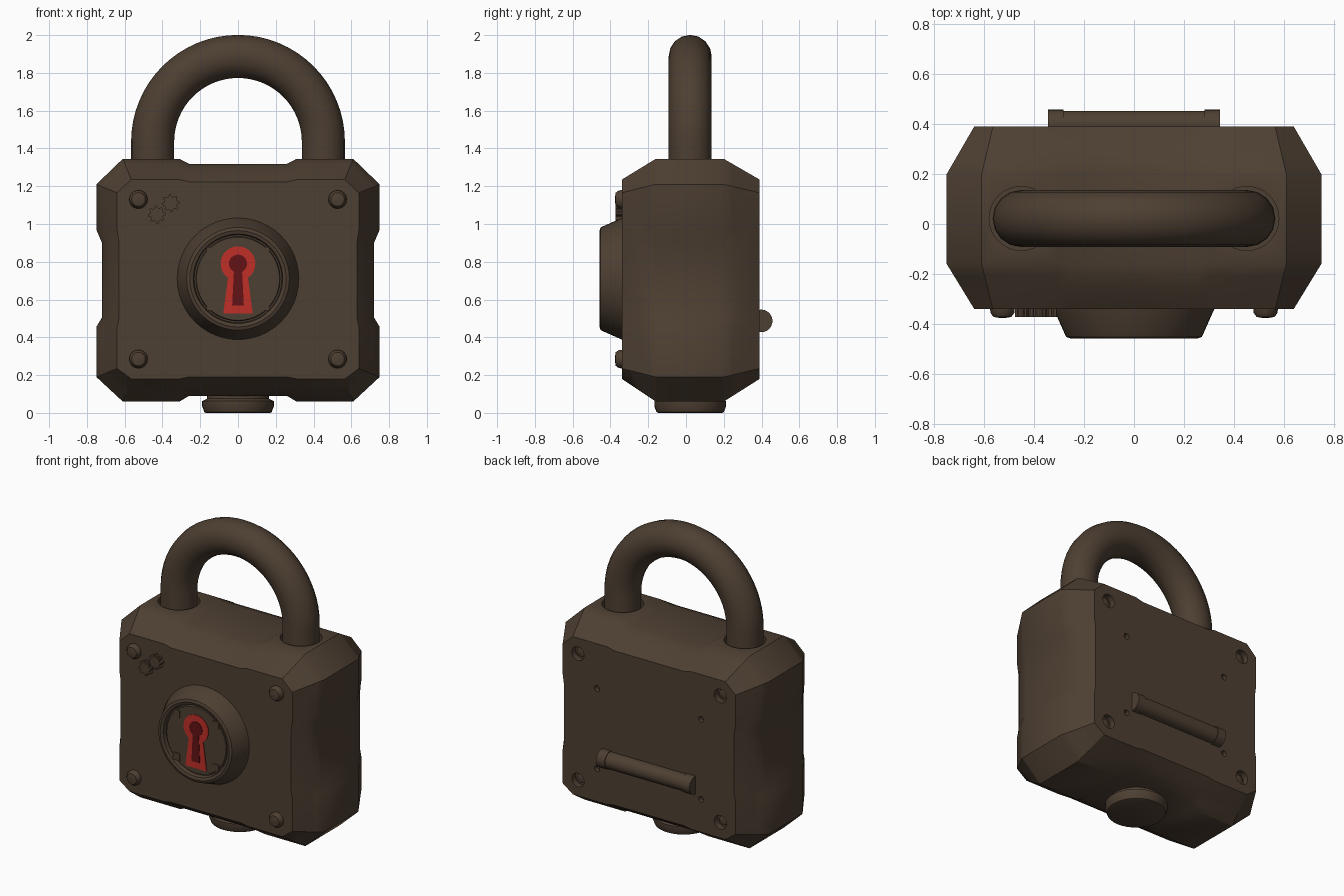
import bpy, bmesh, math
from mathutils import Matrix, Vector

if "Cube" in bpy.data.objects:
    bpy.data.objects.remove(bpy.data.objects["Cube"])

def material(name, rgb):
    m = bpy.data.materials.new(name)
    m.diffuse_color = (*rgb, 1)
    m.use_nodes = True
    m.node_tree.nodes["Principled BSDF"].inputs["Base Color"].default_value = m.diffuse_color
    return m

BROWN = material("dark bronze", (0.075, 0.050, 0.032))
RED = material("red", (0.53, 0.028, 0.02))
DARK_RED = material("dark red", (0.125, 0.006, 0.008))

TO_FRONT = Matrix.Rotation(math.pi / 2, 4, 'X')    # local z points to -y
TO_BACK = Matrix.Rotation(-math.pi / 2, 4, 'X')    # local z points to +y
TO_RIGHT = Matrix.Rotation(math.pi / 2, 4, 'Y')    # local z points to +x
UPRIGHT = Matrix()

def finish(name, bm, mat, angle=32):
    bmesh.ops.recalc_face_normals(bm, faces=bm.faces)
    me = bpy.data.meshes.new(name)
    bm.to_mesh(me)
    bm.free()
    me.materials.append(mat)
    ob = bpy.data.objects.new(name, me)
    bpy.context.collection.objects.link(ob)
    smooth(ob, angle)
    return ob

def smooth(ob, angle):
    bpy.ops.object.select_all(action='DESELECT')
    bpy.context.view_layer.objects.active = ob
    ob.select_set(True)
    bpy.ops.object.shade_smooth_by_angle(angle=math.radians(angle))

def add_lathe(bm, profile, loc, turn, segs):
    """Closed solid of revolution from (radius, height) points."""
    mat = Matrix.Translation(loc) @ turn
    rings = [[bm.verts.new(mat @ Vector((r * math.cos(a), r * math.sin(a), h)))
              for a in (2 * math.pi * i / segs for i in range(segs))] for r, h in profile]
    bm.faces.new(rings[0])
    bm.faces.new(rings[-1])
    for a, b in zip(rings, rings[1:]):
        for i in range(segs):
            j = (i + 1) % segs
            bm.faces.new((a[i], a[j], b[j], b[i]))

def lathe(name, profile, loc, turn, segs=32, mat=BROWN):
    bm = bmesh.new()
    add_lathe(bm, profile, loc, turn, segs)
    return finish(name, bm, mat)

def prism(name, outline, loc, depth, mat):
    """Flat outline in x/z extruded towards the front."""
    bm = bmesh.new()
    tr = Matrix.Translation(loc) @ TO_FRONT
    lo, hi = ([bm.verts.new(tr @ Vector((x, z, d))) for x, z in outline] for d in (0, depth))
    bm.faces.new(lo)
    bm.faces.new(hi)
    for i in range(len(lo)):
        j = (i + 1) % len(lo)
        bm.faces.new((lo[i], lo[j], hi[j], hi[i]))
    return finish(name, bm, mat)

# Body: right half outline as x, z, inset x, inset z, is recessed waist point
HALF = [
    (0.255, 1.317, 0, 0.095, 1), (0.31, 1.345, 0, 0.11, 0), (0.61, 1.345, 0.045, 0.11, 0),
    (0.75, 1.21, 0.11, 0.045, 0), (0.75, 0.97, 0.11, 0, 0), (0.72, 0.90, 0.09, 0, 1),
    (0.72, 0.505, 0.09, 0, 1), (0.75, 0.455, 0.11, 0, 0), (0.75, 0.19, 0.11, -0.045, 0),
    (0.61, 0.06, 0.045, -0.12, 0), (0.31, 0.06, 0, -0.12, 0), (0.26, 0.09, 0, -0.10, 1)]
LEVELS = [(-0.34, 1), (-0.295, 0.75), (-0.25, 0.5), (-0.205, 0.25), (-0.16, 0),
          (0.2, 0), (0.2475, 0.25), (0.295, 0.5), (0.3425, 0.75), (0.39, 1)]
bm = bmesh.new()
rings = []
for y, u in LEVELS:
    right = []
    for x, z, dx, dz, waist in HALF:
        k = u ** 1.6 if waist else u
        right.append((x - dx * k, z - dz * k))
    pts = right + [(-x, z) for x, z in reversed(right)]
    rings.append([bm.verts.new((x, y, z)) for x, z in pts])
for a, b in zip(rings, rings[1:]):
    for i in range(len(a)):
        j = (i + 1) % len(a)
        bm.faces.new((a[i], a[j], b[j], b[i]))
bm.faces.new(rings[0])
bm.faces.new(rings[-1])
body = finish("body", bm, BROWN)

# Shackle sockets and rear screw holes cut from the body
SCREWS = [(s * 0.527, z) for s in (-1, 1) for z in (0.285, 1.13)]
bm = bmesh.new()
for s in (-1, 1):
    add_lathe(bm, [(0.128, 0), (0.128, 0.2)], (s * 0.452, 0.022, 1.26), UPRIGHT, 32)
    for z in (0.40, 0.935):
        add_lathe(bm, [(0.02, 0), (0.02, 0.1)], (s * 0.385, 0.36, z), TO_BACK, 12)
for x, z in SCREWS:
    add_lathe(bm, [(0.046, 0), (0.046, 0.1)], (x, 0.35, z), TO_BACK, 16)
cutter = finish("hole_cutter", bm, BROWN)
cutter.hide_render = True
mod = body.modifiers.new("holes", 'BOOLEAN')
mod.operation = 'DIFFERENCE'
mod.solver = 'EXACT'
mod.object = cutter
bpy.context.view_layer.objects.active = body
bpy.ops.object.modifier_apply(modifier=mod.name)
bpy.data.objects.remove(cutter)
smooth(body, 32)

# Shackle: round bar swept along an arch
R = 0.452
path = [(R, 1.22)] + [(R * math.cos(a), 1.435 + R * math.sin(a))
                      for a in (math.pi * i / 32 for i in range(33))] + [(-R, 1.22)]
cu = bpy.data.curves.new("shackle", 'CURVE')
cu.dimensions = '3D'
cu.bevel_depth = 0.114
cu.bevel_resolution = 6
cu.use_fill_caps = True
sp = cu.splines.new('POLY')
sp.points.add(len(path) - 1)
for p, (x, z) in zip(sp.points, path):
    p.co = (x, 0.022, z, 1)
cu.materials.append(BROWN)
shackle = bpy.data.objects.new("shackle", cu)
bpy.context.collection.objects.link(shackle)
bpy.ops.object.select_all(action='DESELECT')
bpy.context.view_layer.objects.active = shackle
shackle.select_set(True)
bpy.ops.object.convert(target='MESH')
smooth(bpy.context.object, 32)

# Lock boss with a raised rim, a groove and a face disc
lathe("lock_boss", [(0.325, -0.02), (0.322, 0.0), (0.272, 0.112), (0.255, 0.118), (0.237, 0.112),
                    (0.232, 0.085), (0.224, 0.085), (0.22, 0.1), (0.01, 0.1)],
      (0, -0.34, 0.71), TO_FRONT, 48)
# Square tabs on the diagonals of the disc
for i, a in enumerate((45, 135, 225, 315)):
    cx, cz = 0.203 * math.cos(math.radians(a)), 0.203 * math.sin(math.radians(a))
    prism(f"disc_tab_{i}", [(-.024, -.024), (.024, -.024), (.024, .024), (-.024, .024)],
          (cx, -0.43, 0.71 + cz), 0.016, BROWN)

def keyhole(r, top, foot, bottom):
    """Round head with a flared leg, centred on the head."""
    start = -math.acos(top / r)
    a0 = -math.pi / 2 + math.asin(top / r)
    span = 2 * math.pi - 2 * math.asin(top / r)
    arc = [(r * math.cos(a0 + span * i / 20), r * math.sin(a0 + span * i / 20)) for i in range(21)]
    return arc + [(-foot, bottom), (foot, bottom)]

prism("keyhole_plate", keyhole(0.092, 0.053, 0.078, -0.265), (0, -0.439, 0.79), 0.006, RED)
prism("keyhole", keyhole(0.048, 0.022, 0.031, -0.222), (0, -0.444, 0.79), 0.004, DARK_RED)

# Front rivets and rear screw heads
for i, (x, z) in enumerate(SCREWS):
    lathe(f"front_rivet_{i}", [(0.05, -0.01), (0.048, 0.015), (0.036, 0.032), (0.012, 0.036)],
          (x, -0.34, z), TO_FRONT, 16)
    lathe(f"rear_screw_{i}", [(0.034, 0), (0.03, 0.015), (0.01, 0.02)], (x, 0.345, z), TO_BACK, 16)

# Small gear ornaments
for i, (x, z) in enumerate(((-0.43, 1.05), (-0.356, 1.11))):
    teeth = []
    for k in range(32):
        r = 0.047 if k % 4 < 2 else 0.035
        a = 2 * math.pi * k / 32
        teeth.append((r * math.cos(a), r * math.sin(a)))
    prism(f"gear_{i}", teeth, (x, -0.33, z), 0.042, BROWN)

# Rear hinge roller with end collars
lathe("hinge_roller", [(0.055, -0.29), (0.055, 0.29)], (0, 0.398, 0.487), TO_RIGHT, 24)
for s, side in ((-1, "left"), (1, "right")):
    lathe(f"hinge_collar_{side}", [(0.06, -0.031), (0.06, 0.031)],
          (s * 0.314, 0.398, 0.487), TO_RIGHT, 24)

# Bottom plug
lathe("bottom_plug", [(0.17, 0), (0.178, 0.004), (0.19, 0.035), (0.19, 0.062), (0.165, 0.075),
                      (0.16, 0.13)], (0, 0.022, 0), UPRIGHT, 36)
